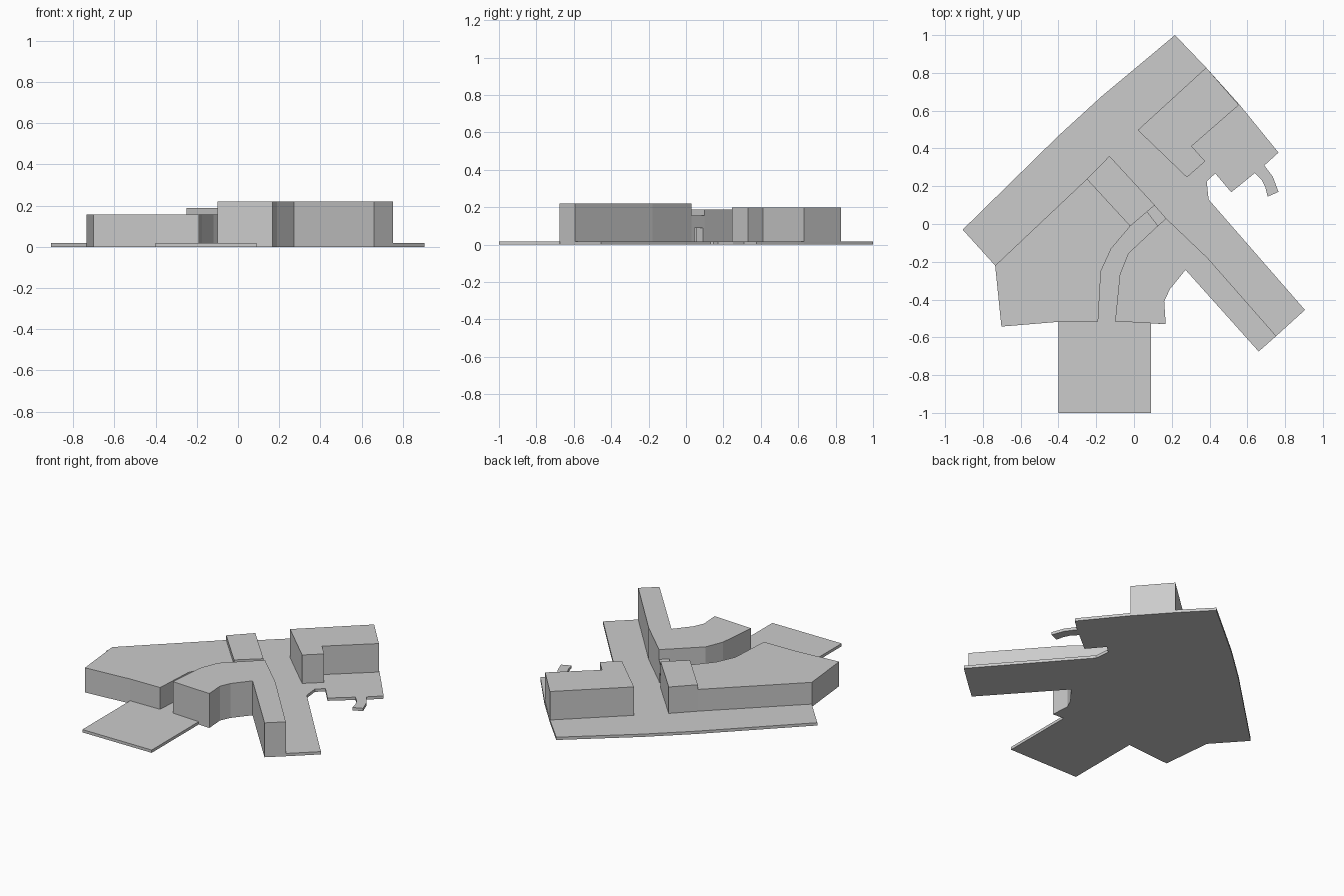
import bpy, bmesh
from mathutils import Vector

if "Cube" in bpy.data.objects:
    bpy.data.objects.remove(bpy.data.objects["Cube"])

BASE_TOP = 0.018


def prism(name, outline, z0, z1):
    """Extrude a flat plan outline between two heights."""
    bm = bmesh.new()
    face = bm.faces.new([bm.verts.new((x, y, z0)) for x, y in outline])
    ext = bmesh.ops.extrude_face_region(bm, geom=[face], use_keep_orig=True)
    top = [v for v in ext["geom"] if isinstance(v, bmesh.types.BMVert)]
    bmesh.ops.translate(bm, verts=top, vec=(0, 0, z1 - z0))
    bmesh.ops.recalc_face_normals(bm, faces=bm.faces)
    mesh = bpy.data.meshes.new(name)
    bm.to_mesh(mesh)
    bm.free()
    obj = bpy.data.objects.new(name, mesh)
    bpy.context.collection.objects.link(obj)
    return obj


# Edges shared between the site slab and the buildings
front_of_east = [(0.66, -0.675), (0.273, -0.243), (0.19, -0.345),
                 (0.16, -0.41), (0.168, -0.53)]
path_west = [(-0.19, -0.515), (-0.175, -0.25), (-0.12, -0.13),
             (-0.02, -0.012), (0.065, 0.068)]
path_east = [(-0.10, -0.515), (-0.075, -0.265), (-0.03, -0.155),
             (0.125, -0.01), (0.17, 0.03)]
east_corner = (0.753, -0.593)
west_front = [(-0.735, -0.22), (-0.702, -0.543), (-0.40, -0.518)]

# Site slab with curved side path and front forecourt
site = [(0.217, 1.0), (-0.17, 0.677), (-0.40, 0.467), (-0.907, -0.03)]
site += west_front + [(-0.40, -1.0), (0.09, -1.0), (0.09, -0.526)]
site += front_of_east[::-1]
site += [east_corner, (0.905, -0.455), (0.395, 0.13), (0.385, 0.225), (0.43, 0.268),
         (0.515, 0.168), (0.64, 0.27), (0.675, 0.235), (0.695, 0.195),
         (0.708, 0.145), (0.765, 0.17), (0.735, 0.25), (0.69, 0.31),
         (0.765, 0.378), (0.56, 0.63), (0.382, 0.828)]
prism("site_slab", site, 0, BASE_TOP)

# West wing and its raised end block
prism("west_wing", west_front + path_west[:4] + [(-0.25, 0.238)], BASE_TOP, 0.157)
prism("raised_block", [(-0.25, 0.238), (-0.02, -0.012), (0.11, 0.10), (-0.13, 0.36)],
      BASE_TOP, 0.187)

# East wing, curving along the path
prism("east_wing", front_of_east + path_east + [(0.39, -0.18), east_corner],
      BASE_TOP, 0.22)

# North-east building
prism("north_building", [(0.02, 0.497), (0.28, 0.247), (0.377, 0.332),
                         (0.305, 0.412), (0.555, 0.63), (0.382, 0.828)],
      BASE_TOP, 0.20)

# Gateway joining the wings: two piers and a lintel over a doorway
a, b = Vector((0.065, 0.068)), Vector((0.125, -0.01))
c, d = Vector((0.17, 0.03)), Vector((0.105, 0.105))


def gate_strip(name, t0, t1, z0, z1):
    prism(name, [a.lerp(b, t0), a.lerp(b, t1), d.lerp(c, t1), d.lerp(c, t0)], z0, z1)


gate_strip("gate_lintel", 0, 1, 0.088, 0.157)
gate_strip("gate_pier_west", 0, 0.2, BASE_TOP, 0.088)
gate_strip("gate_pier_east", 0.8, 1, BASE_TOP, 0.088)
